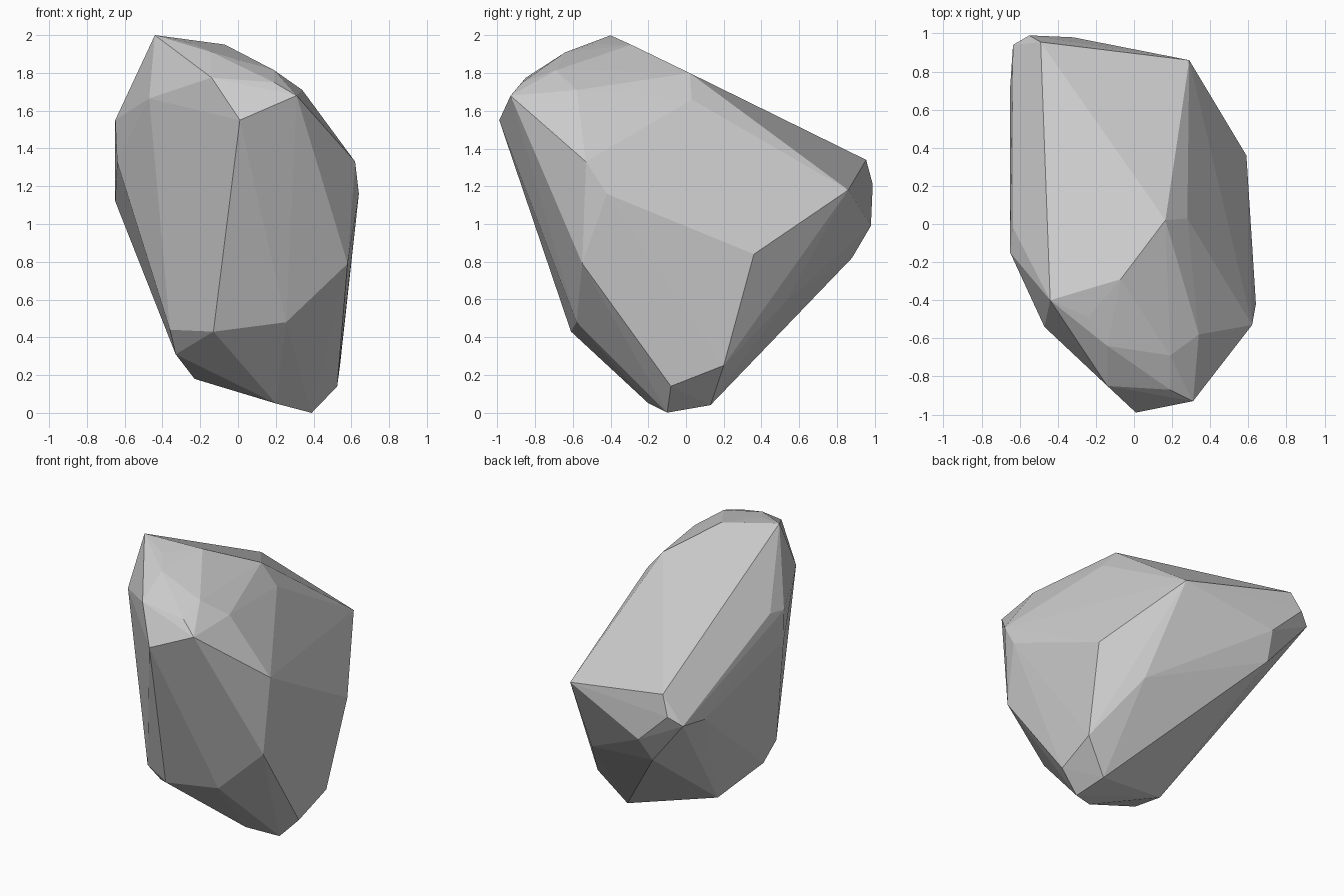
import bpy, bmesh

# Faceted boulder: the convex hull of its corner points, grouped by region
crown = [(-.44, -.40, 2.0), (-.07, -.29, 1.95), (.165, .02, 1.80), (.28, .03, 1.66),
         (-.24, -.49, 1.955), (-.14, -.64, 1.91), (.19, -.69, 1.815), (.34, -.58, 1.71)]
brow = [(-.14, -.85, 1.775), (.19, -.87, 1.75), (.31, -.93, 1.68), (.01, -.99, 1.55),
        (-.47, -.54, 1.665)]
right_side = [(.62, -.53, 1.33), (.64, -.42, 1.16), (.58, -.55, .79),
              (.59, .36, .84), (.29, .86, 1.18), (.355, .53, .59)]
left_side = [(-.65, -.15, 1.55), (-.635, -.02, 1.57), (-.64, -.16, 1.33), (-.65, .72, 1.12)]
back_tip = [(-.49, .955, 1.34), (-.55, .99, 1.21), (-.635, .94, 1.15),
            (-.32, .98, .99), (-.36, .88, .82)]
foot = [(.39, -.10, 0), (.20, -.20, .05), (.36, .13, .04), (.525, -.08, .14), (.54, .20, .25),
        (-.23, -.02, .18), (-.33, -.38, .31), (-.36, -.48, .44), (-.13, -.61, .43), (.255, -.58, .48)]

bm = bmesh.new()
for p in crown + brow + right_side + left_side + back_tip + foot:
    bm.verts.new(p)
hull = bmesh.ops.convex_hull(bm, input=bm.verts)
loose = [v for v in bm.verts if not v.link_faces]
bmesh.ops.delete(bm, geom=loose, context='VERTS')
bmesh.ops.recalc_face_normals(bm, faces=bm.faces)

mesh = bpy.data.meshes.new("boulder")
bm.to_mesh(mesh)
bm.free()
boulder = bpy.data.objects.new("boulder", mesh)
bpy.context.collection.objects.link(boulder)
